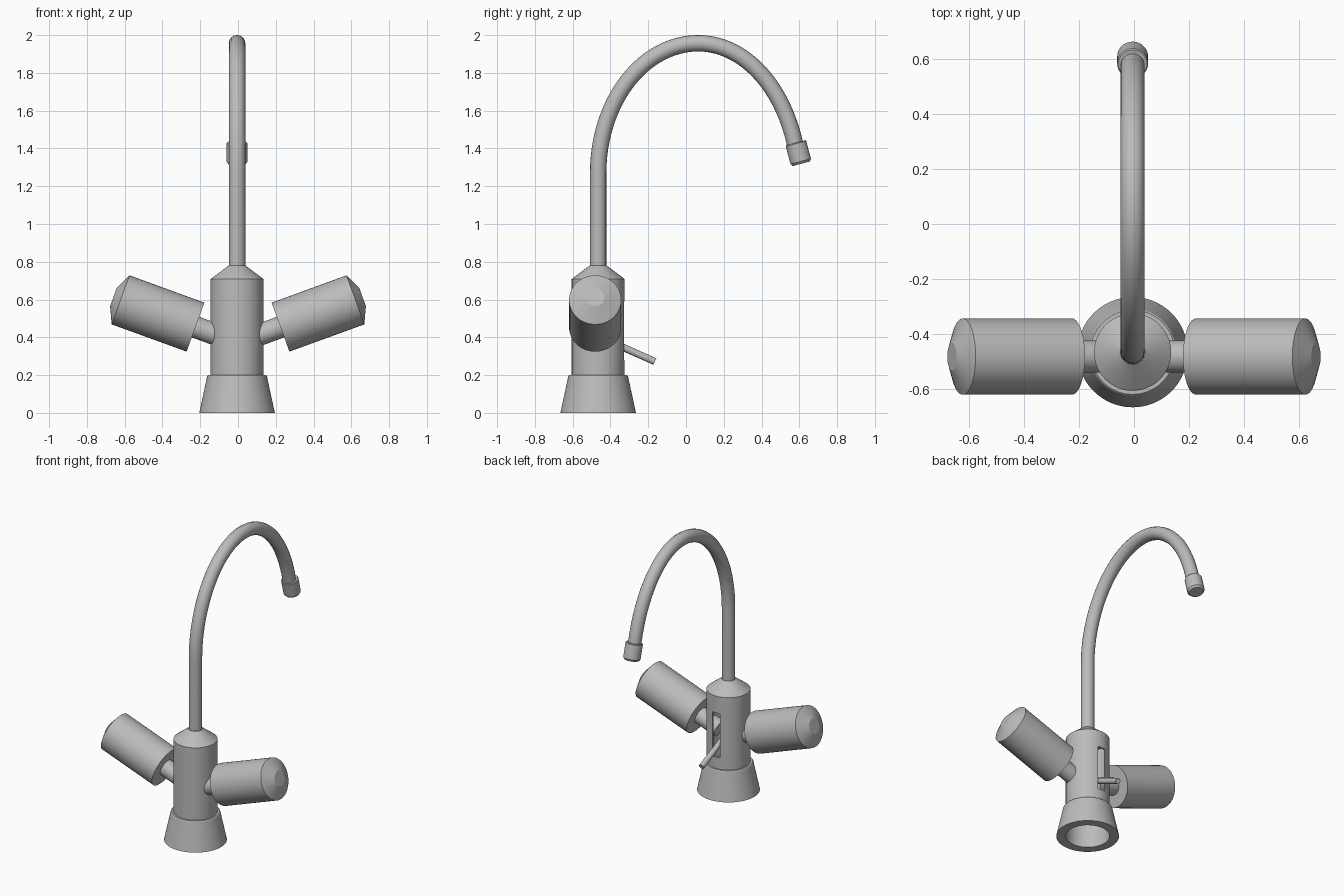
import bpy, bmesh, math
from mathutils import Vector, Matrix

cube = bpy.data.objects.get("Cube")
if cube:
    bpy.data.objects.remove(cube)

metal = bpy.data.materials.new("brushed grey metal")
metal.use_nodes = True
GREY = (0.5, 0.5, 0.5, 1)
metal.diffuse_color = GREY
metal.node_tree.nodes["Principled BSDF"].inputs["Base Color"].default_value = GREY

AXIS = Vector((-0.005, -0.465, 0))


def select(obj):
    bpy.ops.object.select_all(action='DESELECT')
    obj.select_set(True)
    bpy.context.view_layer.objects.active = obj


def smooth(obj):
    select(obj)
    bpy.ops.object.shade_smooth_by_angle(angle=math.radians(25))


def lathe(name, profile, origin, direction=(0, 0, 1), closed=False, sides=64):
    """Revolve (radius, height) points about an axis through origin."""
    bm = bmesh.new()
    pts = [bm.verts.new((r, 0, h)) for r, h in profile]
    edges = [bm.edges.new(p) for p in zip(pts, pts[1:])]
    if closed:
        edges.append(bm.edges.new((pts[-1], pts[0])))
    bmesh.ops.spin(bm, geom=pts + edges, cent=(0, 0, 0), axis=(0, 0, 1),
                   angle=math.tau, steps=sides, use_duplicate=False)
    bmesh.ops.remove_doubles(bm, verts=bm.verts, dist=0.0001)
    bmesh.ops.recalc_face_normals(bm, faces=bm.faces)
    turn = Vector((0, 0, 1)).rotation_difference(Vector(direction)).to_matrix().to_4x4()
    bm.transform(Matrix.Translation(origin) @ turn)
    mesh = bpy.data.meshes.new(name)
    bm.to_mesh(mesh)
    bm.free()
    mesh.materials.append(metal)
    obj = bpy.data.objects.new(name, mesh)
    bpy.context.collection.objects.link(obj)
    smooth(obj)
    return obj


# Flared hollow base
lathe("base", [(0.14, 0), (0.2, 0), (0.158, 0.195), (0.153, 0.2), (0.14, 0.2)],
      AXIS, closed=True)

# Hollow body with a conical shoulder
body = lathe("body", [(0.14, 0.18), (0.14, 0.708), (0.133, 0.714), (0.045, 0.78),
                      (0, 0.78), (0, 0.7), (0.128, 0.7), (0.128, 0.18)],
             AXIS, closed=True)

# Slot in the back of the body for the small lever
bpy.ops.mesh.primitive_cube_add(size=1, location=AXIS + Vector((0, 0.13, 0.435)))
cutter = bpy.context.object
cutter.name = "slot_cutter"
cutter.scale = (0.06, 0.15, 0.31)
cutter.hide_render = True
cut = body.modifiers.new("slot", 'BOOLEAN')
cut.operation = 'DIFFERENCE'
cut.solver = 'EXACT'
cut.object = cutter
select(body)
bpy.ops.object.modifier_apply(modifier=cut.name)
bpy.data.objects.remove(cutter)
smooth(body)

# Lever reaching back and down through the slot
lever_start = AXIS + Vector((0, 0, 0.405))
lever_end = Vector((AXIS.x, -0.165, 0.272))
reach = lever_end - lever_start
lathe("lever", [(0, 0), (0.019, 0), (0.019, reach.length), (0, reach.length)],
      lever_start, reach, sides=24)

# Two tilted handles on stems
TILT = math.radians(20)
for side, label in ((1, "left"), (-1, "right")):
    out = Vector((side * math.cos(TILT), 0, math.sin(TILT)))
    foot = Vector((side * 0.225, -0.481, 0.454))
    lathe(label + "_stem", [(0, -0.16), (0.058, -0.16), (0.058, 0.01), (0, 0.01)],
          foot, out, sides=32)
    lathe(label + "_handle", [(0, 0), (0.138, 0), (0.138, 0.422), (0.05, 0.463),
                              (0, 0.463)], foot, out)

# Arched spout: straight riser, then two quarter ellipses
TOP_Y, TOP_Z = 0.065, 1.957
path = [(AXIS.y, 0.76), (AXIS.y, 1.0)]
for i in range(25):
    a = math.pi - i * math.pi / 48
    path.append((TOP_Y + 0.53 * math.cos(a), 1.27 + (TOP_Z - 1.27) * math.sin(a)))
for i in range(1, 21):
    a = math.pi / 2 - i * math.radians(72.5) / 20
    path.append((TOP_Y + 0.536 * math.cos(a), 1.2 + (TOP_Z - 1.2) * math.sin(a)))

curve = bpy.data.curves.new("spout", 'CURVE')
curve.dimensions = '3D'
curve.bevel_depth = 0.0435
curve.bevel_resolution = 6
curve.use_fill_caps = True
spline = curve.splines.new('POLY')
spline.points.add(len(path) - 1)
for point, (y, z) in zip(spline.points, path):
    point.co = (AXIS.x, y, z, 1)
curve.materials.append(metal)
spout = bpy.data.objects.new("spout", curve)
bpy.context.collection.objects.link(spout)
select(spout)
bpy.ops.object.convert(target='MESH')
smooth(bpy.context.object)

# Nozzle on the spout end
lathe("nozzle", [(0, 0), (0.052, 0), (0.056, 0.005), (0.056, 0.102), (0.046, 0.115),
                 (0, 0.115)],
      Vector((AXIS.x, 0.581, 1.43)), (0, 0.268, -1), sides=40)
